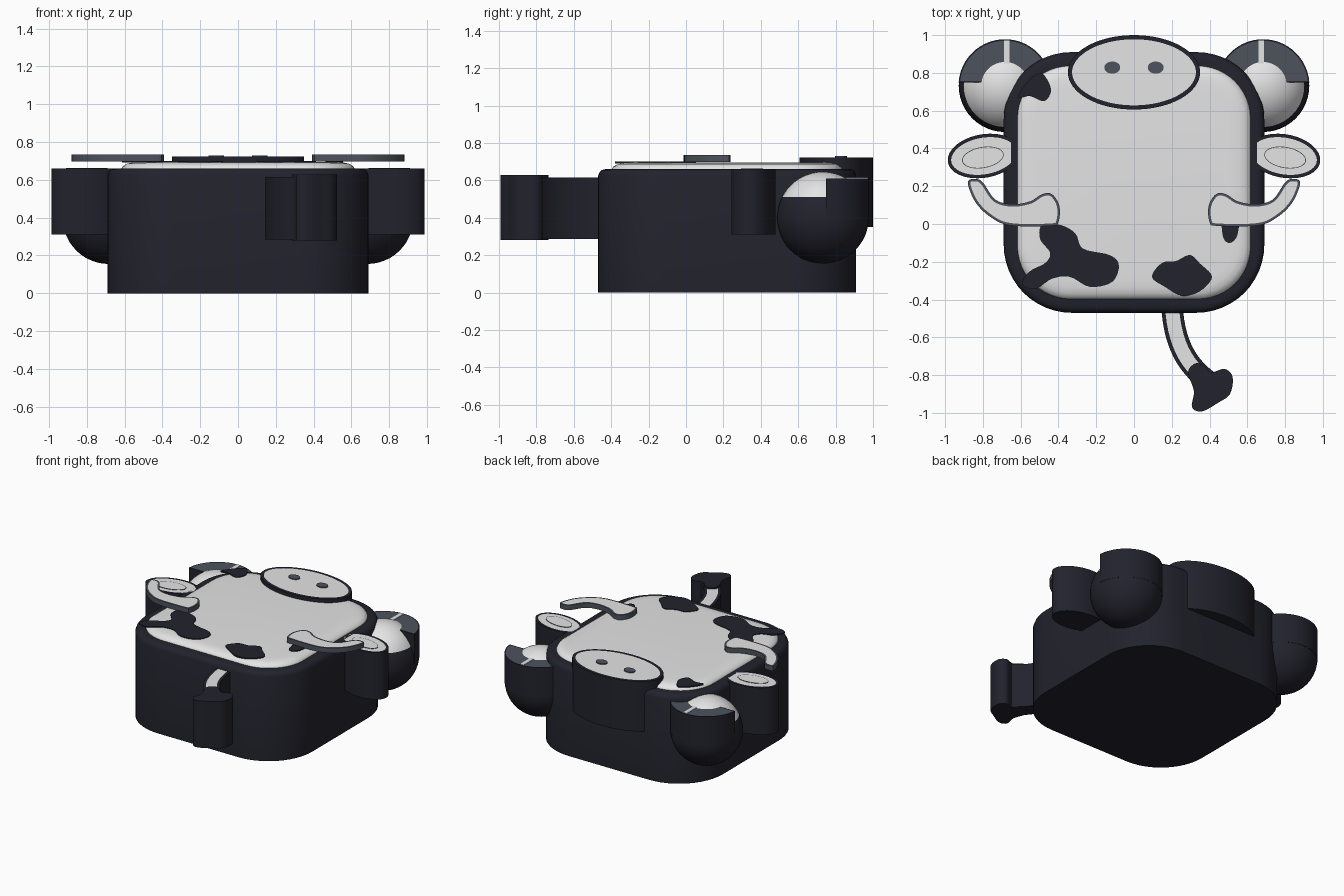
import bpy, bmesh, math
from mathutils import Matrix, Vector

if "Cube" in bpy.data.objects:
    bpy.data.objects.remove(bpy.data.objects["Cube"])


def material(name, rgb):
    m = bpy.data.materials.new(name)
    m.diffuse_color = (*rgb, 1)
    m.use_nodes = True
    m.node_tree.nodes["Principled BSDF"].inputs["Base Color"].default_value = m.diffuse_color
    return m


DARK = material("dark navy", (0.016, 0.016, 0.026))
WHITE = material("off white", (0.78, 0.78, 0.78))
GREY = material("slate grey", (0.075, 0.088, 0.11))


def finish(bm, name, mats):
    bmesh.ops.recalc_face_normals(bm, faces=bm.faces)
    me = bpy.data.meshes.new(name)
    bm.to_mesh(me)
    bm.free()
    for m in mats:
        me.materials.append(m)
    ob = bpy.data.objects.new(name, me)
    bpy.context.collection.objects.link(ob)
    return ob


def loft(name, rings, mats, inset=0):
    """Stack closed outlines of 3D points; optionally inset the top in mats[1]."""
    bm = bmesh.new()
    vs = [[bm.verts.new(p) for p in ring] for ring in rings]
    n = len(vs[0])
    for a, b in zip(vs, vs[1:]):
        for i in range(n):
            j = (i + 1) % n
            bm.faces.new((a[i], a[j], b[j], b[i]))
    bm.faces.new(vs[0][::-1])
    top = bm.faces.new(vs[-1])
    bmesh.ops.recalc_face_normals(bm, faces=bm.faces)
    if inset:
        bmesh.ops.inset_region(bm, faces=[top], thickness=inset, use_even_offset=True)
        top.material_index = 1
    return finish(bm, name, mats)


def prism(name, outline, z0, z1, mats, inset=0):
    return loft(name, [[(x, y, z) for x, y in outline] for z in (z0, z1)], mats, inset)


def smooth(pts, steps=5):
    """Closed Catmull-Rom outline through the points."""
    out, n = [], len(pts)
    for i in range(n):
        p0, p1, p2, p3 = (Vector(pts[(i + k) % n]) for k in (-1, 0, 1, 2))
        for s in range(steps):
            t = s / steps
            p = 0.5 * (2 * p1 + (p2 - p0) * t + (2 * p0 - 5 * p1 + 4 * p2 - p3) * t * t
                       + (3 * p1 - p0 - 3 * p2 + p3) * t ** 3)
            out.append((p.x, p.y))
    return out


def ellipse(cx, cy, a, b, tilt=0, n=48):
    c, s = math.cos(tilt), math.sin(tilt)
    out = []
    for i in range(n):
        t = 2 * math.pi * i / n
        u, v = a * math.cos(t), b * math.sin(t)
        out.append((cx + u * c - v * s, cy + u * s + v * c))
    return out


def rounded_square(half, r, cy, z, n=12):
    out = []
    for q, (sx, sy) in enumerate(((1, 1), (-1, 1), (-1, -1), (1, -1))):
        for i in range(n + 1):
            t = math.pi / 2 * (q + i / n)
            out.append((sx * (half - r) + r * math.cos(t),
                        cy + sy * (half - r) + r * math.sin(t), z))
    return out


def rounded_block(name, half, r, profile, mat):
    return loft(name, [rounded_square(half - o, r - o, 0.22, z) for o, z in profile], [mat])


# Body shell and the raised pale panel on top
rounded_block("body", 0.69, 0.36,
              [(0, 0), (0, 0.625), (0.008, 0.645), (0.02, 0.655), (0.04, 0.66)], DARK)
rounded_block("top_panel", 0.617, 0.28,
              [(0, 0.64), (0, 0.66), (0.008, 0.673), (0.03, 0.686), (0.06, 0.692), (0.1, 0.695)], WHITE)

# Snout with nostrils
prism("snout", ellipse(0, 0.803, 0.35, 0.197, n=64), 0.35, 0.723, [DARK, WHITE], 0.022)

HORN = [(-0.88, 0.22), (-0.84, 0.238), (-0.80, 0.22), (-0.735, 0.13), (-0.645, 0.105),
        (-0.55, 0.12), (-0.487, 0.158), (-0.434, 0.158), (-0.395, 0.095), (-0.40, 0.01),
        (-0.44, -0.01), (-0.655, -0.008), (-0.76, 0.037), (-0.84, 0.116)]

for s, side in ((-1, "left"), (1, "right")):
    prism(side + "_nostril", ellipse(s * 0.115, 0.828, 0.042, 0.032), 0.715, 0.73, [GREY])

    # Ear with a fine inner outline
    tilt = -s * math.radians(10)
    prism(side + "_ear", ellipse(s * 0.795, 0.36, 0.193, 0.115, tilt),
          0.31, 0.66, [DARK, WHITE], 0.018)
    prism(side + "_ear_line", ellipse(s * 0.80, 0.352, 0.112, 0.056, tilt),
          0.658, 0.663, [GREY, WHITE], 0.004)

    # Horn
    prism(side + "_horn", smooth([(-s * x, y) for x, y in HORN]),
          0.698, 0.735, [GREY, WHITE], 0.013)

    # Round foot: dark ball with a pale cap
    c = Vector((s * 0.683, 0.732, 0.4))
    bm = bmesh.new()
    bmesh.ops.create_uvsphere(bm, u_segments=48, v_segments=24, radius=0.245,
                              matrix=Matrix.Translation(c))
    bmesh.ops.bisect_plane(bm, geom=bm.verts[:] + bm.edges[:] + bm.faces[:],
                           plane_co=(0, 0, 0.51), plane_no=(0, 0, 1))
    for f in bm.faces:
        f.material_index = int(f.calc_center_median().z > 0.51)
    finish(bm, side + "_foot", [DARK, WHITE])

    # Half-round hoof with a split
    arc = [math.radians(4 + 172 * i / 32) for i in range(33)]
    prism(side + "_hoof", [(c.x + 0.246 * math.cos(t), c.y + 0.246 * math.sin(t)) for t in arc],
          0.39, 0.61, [DARK, GREY], 0.008)
    x = s * 0.673
    prism(side + "_hoof_split", [(x - 0.014, 0.83), (x + 0.014, 0.83),
                                 (x + 0.014, 0.972), (x - 0.014, 0.972)], 0.606, 0.614, [WHITE])

# Painted patches
PATCHES = {
    "large_patch": [(-0.487, -0.005), (-0.39, -0.005), (-0.31, -0.05), (-0.27, -0.13),
                    (-0.127, -0.165), (-0.08, -0.22), (-0.116, -0.307), (-0.233, -0.333),
                    (-0.34, -0.28), (-0.434, -0.29), (-0.524, -0.344), (-0.593, -0.317),
                    (-0.55, -0.25), (-0.47, -0.206), (-0.444, -0.153), (-0.497, -0.08)],
    "lower_patch": [(0.095, -0.28), (0.148, -0.206), (0.222, -0.196), (0.296, -0.164),
                    (0.35, -0.21), (0.413, -0.28), (0.35, -0.355), (0.254, -0.38), (0.164, -0.333)],
    "small_patch": [(0.47, 0.04), (0.55, 0.04), (0.547, -0.06), (0.508, -0.1), (0.472, -0.07)],
    "upper_patch": [(-0.614, 0.672), (-0.56, 0.757), (-0.497, 0.80), (-0.455, 0.757),
                    (-0.44, 0.70), (-0.476, 0.65), (-0.55, 0.677)],
}
for name, pts in PATCHES.items():
    prism(name, smooth(pts), 0.691, 0.7, [DARK])

# Tail: curved strip of constant width, then the tuft
path = []
for i in range(13):
    t = i / 12
    p = [Vector(v) for v in ((0.2, -0.42), (0.21, -0.62), (0.27, -0.74), (0.39, -0.83))]
    u = 1 - t
    pos = u ** 3 * p[0] + 3 * u * u * t * p[1] + 3 * u * t * t * p[2] + t ** 3 * p[3]
    d = (u * u * (p[1] - p[0]) + 2 * u * t * (p[2] - p[1]) + t * t * (p[3] - p[2])).normalized()
    path.append((pos, Vector((-d.y, d.x)) * 0.057))
prism("tail", [tuple(a + w) for a, w in path] + [tuple(a - w) for a, w in reversed(path)],
      0.285, 0.615, [DARK, WHITE], 0.02)
prism("tail_tuft", smooth([(0.286, -0.785), (0.325, -0.738), (0.37, -0.75), (0.41, -0.785),
                           (0.48, -0.767), (0.522, -0.81), (0.508, -0.9), (0.444, -0.947),
                           (0.36, -0.992), (0.307, -0.97), (0.317, -0.884)]),
      0.28, 0.628, [DARK])

# Smooth the curved sides, keep the edges crisp
for ob in bpy.context.scene.objects:
    ob.select_set(True)
    bpy.context.view_layer.objects.active = ob
bpy.ops.object.shade_smooth_by_angle(angle=math.radians(35))
